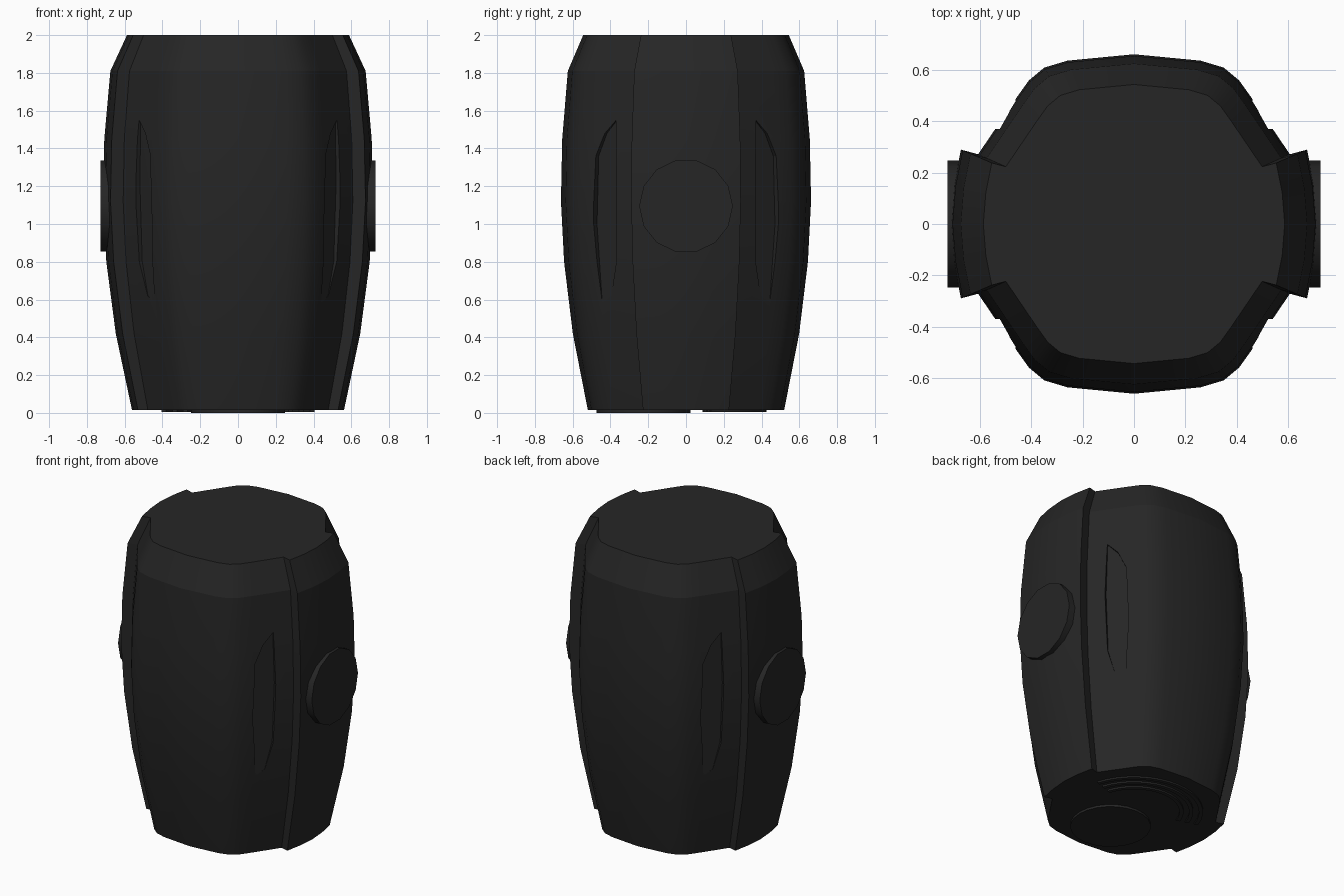
import bpy, bmesh, math
from mathutils import Vector

cube = bpy.data.objects.get("Cube")
if cube:
    bpy.data.objects.remove(cube, do_unlink=True)

mat = bpy.data.materials.new("charcoal black")
mat.use_nodes = True
colour = (0.019, 0.019, 0.019, 1)
mat.diffuse_color = colour
mat.node_tree.nodes["Principled BSDF"].inputs["Base Color"].default_value = colour


def finish(bm, name):
    """Turn a bmesh into a linked object with the single material."""
    bmesh.ops.recalc_face_normals(bm, faces=bm.faces[:])
    mesh = bpy.data.meshes.new(name)
    bm.to_mesh(mesh)
    bm.free()
    obj = bpy.data.objects.new(name, mesh)
    bpy.context.collection.objects.link(obj)
    mesh.materials.append(mat)
    return obj


def loft(rings, name, sharp_ring=None):
    """Skin closed rings of points and cap both ends."""
    bm = bmesh.new()
    loops = [[bm.verts.new(p) for p in ring] for ring in rings]
    n = len(loops[0])
    for a, b in zip(loops, loops[1:]):
        for i in range(n):
            j = (i + 1) % n
            bm.faces.new((a[i], a[j], b[j], b[i]))
    bm.faces.new(loops[0][::-1])
    bm.faces.new(loops[-1])
    if sharp_ring is not None:
        ring = loops[sharp_ring]
        for i in range(n):
            bm.edges.get((ring[i], ring[(i + 1) % n])).smooth = False
    return finish(bm, name)


def smooth(obj, degrees=30):
    bpy.ops.object.select_all(action="DESELECT")
    obj.select_set(True)
    bpy.context.view_layer.objects.active = obj
    bpy.ops.object.shade_smooth_by_angle(angle=math.radians(degrees))


# Barrel body: one quarter of the cross-section, mirrored, scaled per level
quarter = [(0.715, 0), (0.703, 0.15), (0.675, 0.29), (0.608, 0.272),
           (0.46, 0.49), (0.41, 0.56), (0.35, 0.61), (0.26, 0.637), (0, 0.662)]
half = quarter + [(-x, y) for x, y in quarter[-2::-1]]
section = half + [(x, -y) for x, y in half[-2:0:-1]]
levels = [(0.015, 0.785), (0.42, 0.905), (0.8, 0.975), (1.12, 1),
          (1.45, 0.99), (1.81, 0.945), (2, 0.822)]
body = loft([[(x * s, y * s, z) for x, y in section] for z, s in levels],
            "barrel_body", sharp_ring=5)

# Four shallow leaf-shaped grip recesses cut into the diagonal corners
leaf = [(-0.008, 1.55), (0.06, 1.48), (0.115, 1.36), (0.13, 1.0),
        (0.1, 0.58), (0.04, 0.62), (-0.008, 0.8), (-0.02, 1.2)]
normal = Vector((0.81, 0.587, 0))
tangent = Vector((-0.587, 0.81, 0))
for sx in (1, -1):
    for sy in (1, -1):
        rings = []
        for outer in (False, True):
            ring = []
            for t, z in leaf:
                depth = 0.8 if outer else 0.617 + 0.015 * (z - 0.6)
                p = normal * depth + tangent * t
                ring.append((p.x * sx, p.y * sy, z))
            rings.append(ring)
        cutter = loft(rings, "recess_cutter")
        cutter.hide_render = True
        mod = body.modifiers.new("recess", "BOOLEAN")
        mod.operation = "DIFFERENCE"
        mod.solver = "EXACT"
        mod.object = cutter
        bpy.context.view_layer.objects.active = body
        bpy.ops.object.modifier_apply(modifier=mod.name)
        bpy.data.objects.remove(cutter, do_unlink=True)
smooth(body)


def circle(radius, sides):
    return [(radius * math.cos(math.tau * i / sides),
             radius * math.sin(math.tau * i / sides)) for i in range(sides)]


# Round side buttons
for side, name in ((1, "left_button"), (-1, "right_button")):
    rings = [[(side * x, a, b + 1.095) for a, b in circle(0.248, 14)]
             for x in (0.6, 0.728)]
    smooth(loft(rings, name))

# Round foot pad under the base, towards the front
smooth(loft([[(a, b - 0.225, z) for a, b in circle(0.248, 24)]
             for z in (0, 0.03)], "foot_pad"))

# Concentric raised arcs under the base, towards the back
for k, radius in enumerate((0.28, 0.34, 0.40)):
    rings = []
    for i in range(17):
        a = math.radians(18 + 144 * i / 16)
        rings.append([(r * math.cos(a), r * math.sin(a), z) for r, z in
                      ((radius, 0.004), (radius + 0.025, 0.004),
                       (radius + 0.025, 0.02), (radius, 0.02))])
    smooth(loft(rings, f"base_arc_{k + 1}"))
